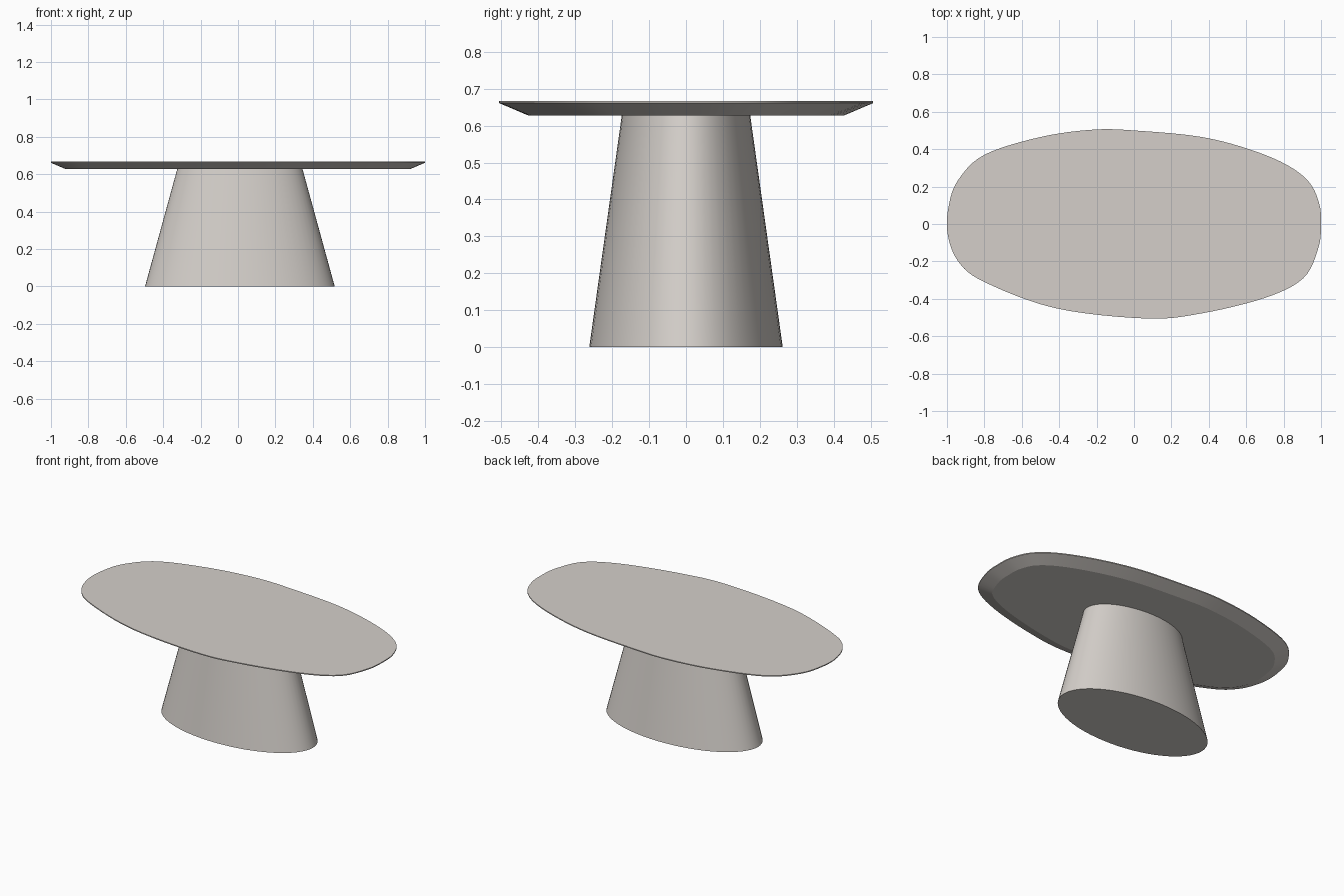
import bpy, bmesh, math
from mathutils import Vector

if "Cube" in bpy.data.objects:
    bpy.data.objects.remove(bpy.data.objects["Cube"])

mat = bpy.data.materials.new("warm light grey")
mat.diffuse_color = (0.66, 0.625, 0.59, 1)
mat.use_nodes = True
mat.node_tree.nodes["Principled BSDF"].inputs["Base Color"].default_value = mat.diffuse_color


def loft(name, rings):
    """Skin stacked rings of points and cap both ends."""
    bm = bmesh.new()
    loops = [[bm.verts.new(p) for p in ring] for ring in rings]
    n = len(loops[0])
    for a, b in zip(loops, loops[1:]):
        for i in range(n):
            j = (i + 1) % n
            bm.faces.new((a[i], a[j], b[j], b[i]))
    bm.faces.new(loops[0][::-1])
    bm.faces.new(loops[-1])
    bmesh.ops.recalc_face_normals(bm, faces=bm.faces)
    me = bpy.data.meshes.new(name)
    bm.to_mesh(me)
    bm.free()
    me.materials.append(mat)
    ob = bpy.data.objects.new(name, me)
    bpy.context.collection.objects.link(ob)
    bpy.ops.object.select_all(action='DESELECT')
    ob.select_set(True)
    bpy.context.view_layer.objects.active = ob
    bpy.ops.object.shade_smooth_by_angle(angle=math.radians(15))
    return ob


def smooth_loop(pts, steps=6):
    """Closed Catmull-Rom curve with its inward normals."""
    n, out = len(pts), []
    for i in range(n):
        p0, p1, p2, p3 = (Vector(pts[(i + k) % n]) for k in (-1, 0, 1, 2))
        for s in range(steps):
            t = s / steps
            out.append(0.5 * (2 * p1 + (p2 - p0) * t
                              + (2 * p0 - 5 * p1 + 4 * p2 - p3) * t * t
                              + (3 * p1 - p0 - 3 * p2 + p3) * t ** 3))
    m = len(out)
    normals = []
    for i in range(m):
        d = (out[(i + 1) % m] - out[i - 1]).normalized()
        normals.append(Vector((-d.y, d.x)))
    return out, normals


# Pebble-shaped outline, counter-clockwise from the right end
outline = [(1, 0), (0.99, 0.11), (0.935, 0.225), (0.81, 0.32), (0.6, 0.405),
           (0.35, 0.467), (0.03, 0.498), (-0.21, 0.505), (-0.5, 0.465),
           (-0.8, 0.37), (-0.94, 0.235), (-0.99, 0.1), (-0.997, -0.05),
           (-0.94, -0.2), (-0.8, -0.31), (-0.42, -0.45), (0.06, -0.505),
           (0.35, -0.48), (0.7, -0.395), (0.905, -0.29), (0.985, -0.13)]
pts, nrm = smooth_loop(outline)


def top_ring(inset, z):
    return [(*(p + q * inset), z) for p, q in zip(pts, nrm)]


# Tabletop: thin rim with an undercut bevel
loft("tabletop", [top_ring(0.08, 0.627), top_ring(0, 0.661), top_ring(0, 0.667)])


# Pedestal: tapered elliptical column
def ellipse(cx, rx, ry, z, n=64):
    return [(cx + rx * math.cos(2 * math.pi * i / n),
             ry * math.sin(2 * math.pi * i / n), z) for i in range(n)]


loft("pedestal", [ellipse(0.01, 0.507, 0.262, 0), ellipse(0.01, 0.335, 0.174, 0.627)])
